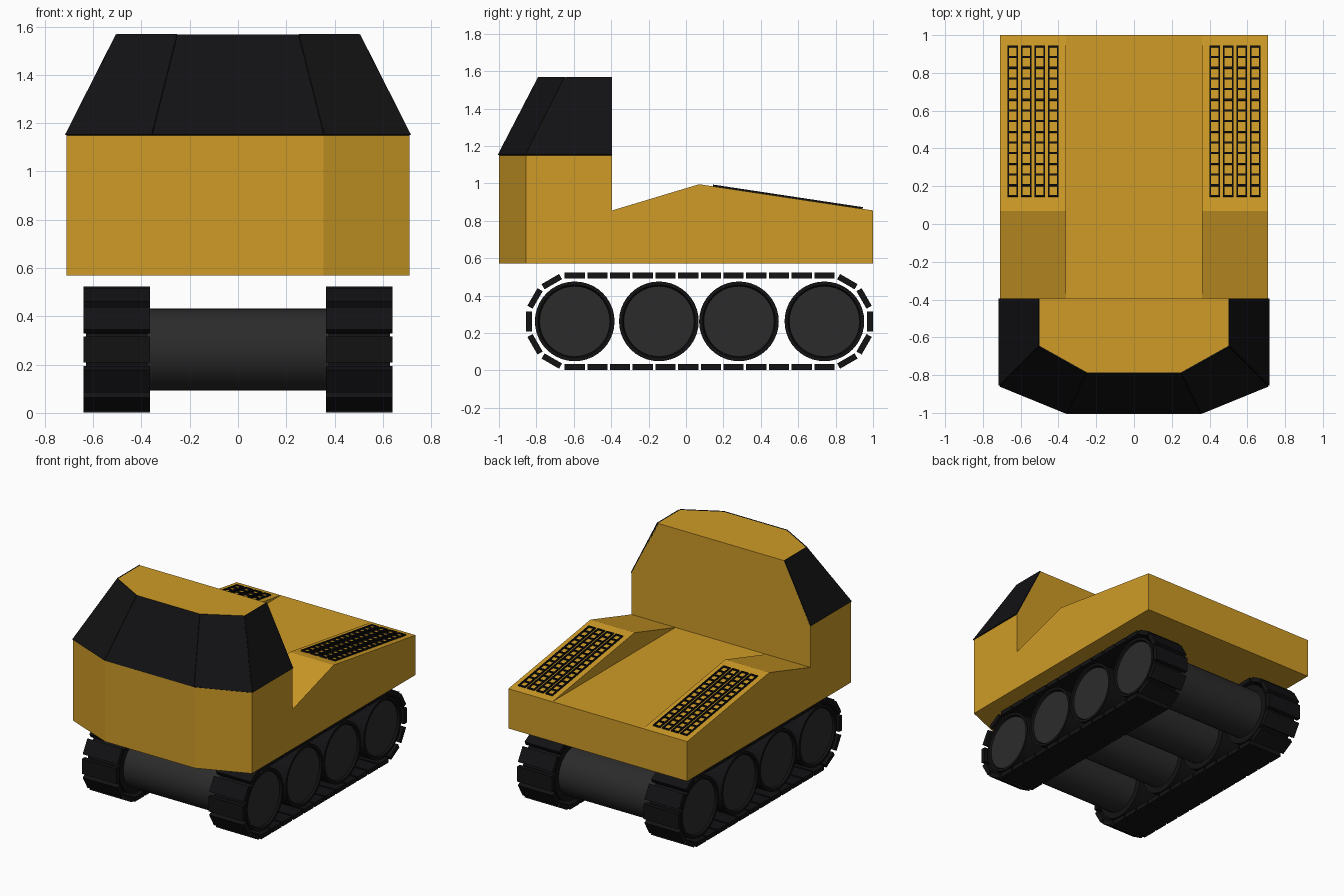
import bpy, bmesh
from math import pi, sin, cos, atan2
from mathutils import Matrix, Vector

if "Cube" in bpy.data.objects:
    bpy.data.objects.remove(bpy.data.objects["Cube"])


def material(name, rgb):
    m = bpy.data.materials.new(name)
    m.diffuse_color = (*rgb, 1)
    m.use_nodes = True
    m.node_tree.nodes["Principled BSDF"].inputs["Base Color"].default_value = m.diffuse_color
    return m


YELLOW = material("yellow_paint", (0.62, 0.33, 0.02))
BLACK = material("black", (0.006, 0.006, 0.007))
GREY = material("dark_grey", (0.024, 0.024, 0.024))


def finish(name, bm, mat, mirror=False, smooth=False):
    bmesh.ops.recalc_face_normals(bm, faces=bm.faces[:])
    me = bpy.data.meshes.new(name)
    bm.to_mesh(me)
    bm.free()
    ob = bpy.data.objects.new(name, me)
    bpy.context.collection.objects.link(ob)
    me.materials.append(mat)
    if mirror:
        ob.modifiers.new("mirror", 'MIRROR').use_mirror_merge = False
    if smooth:
        bpy.ops.object.select_all(action='DESELECT')
        ob.select_set(True)
        bpy.context.view_layer.objects.active = ob
        bpy.ops.object.shade_smooth_by_angle(angle=0.6)
    return ob


def loft(bm, rings):
    loops = [[bm.verts.new(p) for p in r] for r in rings]
    n = len(loops[0])
    for a, b in zip(loops, loops[1:]):
        for i in range(n):
            j = (i + 1) % n
            bm.faces.new((a[i], a[j], b[j], b[i]))
    bm.faces.new(loops[0])
    bm.faces.new(loops[-1])


def box(bm, size, mat):
    bmesh.ops.create_cube(bm, size=1, matrix=mat @ Matrix.Diagonal((*size, 1)))


def circle(x, y, z, r, n=40):
    return [(x, y + r * cos(2 * pi * i / n), z + r * sin(2 * pi * i / n)) for i in range(n)]


# Cab: faceted plan, upright lower half, tapering to the roof
BACK, FLOOR, DECK = -0.395, 0.57, 0.855
plan = [(-0.71, BACK), (-0.71, -0.855), (-0.355, -1), (0.355, -1), (0.71, -0.855), (0.71, BACK)]
roof = [(-0.5, BACK), (-0.5, -0.645), (-0.25, -0.785), (0.25, -0.785), (0.5, -0.645), (0.5, BACK)]
sill = [Vector((x, y, 1.15)) for x, y in plan]
top = [Vector((x, y, 1.565)) for x, y in roof]
bm = bmesh.new()
loft(bm, [[(x, y, FLOOR) for x, y in plan], sill, top])
finish("cab", bm, YELLOW)

# Windows: inset panels on the tapered faces, front one split in two
bm = bmesh.new()
quads = [(sill[i], sill[i + 1], top[i + 1], top[i]) for i in (0, 1, 3, 4)]
for k in (2, 3):
    quads.append((sill[k], Vector((0, -1, 1.15)), Vector((0, -0.785, 1.565)), top[k]))
panes = [bm.faces.new([bm.verts.new(p) for p in q]) for q in quads]
ring = bmesh.ops.inset_individual(bm, faces=panes, thickness=0.018)["faces"]
bmesh.ops.delete(bm, geom=ring, context='FACES')
win = finish("cab_windows", bm, BLACK)
sol = win.modifiers.new("thickness", 'SOLIDIFY')
sol.thickness, sol.offset = 0.014, 0

# Rear deck: flat centre with a hump along each side
bm = bmesh.new()
rings = []
for y, h in ((BACK, DECK), (0.07, 0.995), (1, DECK)):
    half = [(0.36, DECK), (0.36, h), (0.71, h), (0.71, FLOOR)]
    section = half + [(-x, z) for x, z in reversed(half)]
    rings.append([(x, y, z) for x, z in section])
loft(bm, rings)
bmesh.ops.remove_doubles(bm, verts=bm.verts[:], dist=0.0005)
finish("rear_deck", bm, YELLOW)

# Vent grilles: four ladder strips lying on each rear slope
bm = bmesh.new()
for c in range(4):
    cx = 0.427 + 0.072 * c
    for s in (-1, 1):
        box(bm, (0.008, 0.805, 0.016), Matrix.Translation((cx + s * 0.024, 0, 0)))
    for r in range(15):
        box(bm, (0.056, 0.01, 0.016), Matrix.Translation((cx, -0.4 + r * 0.8 / 14, 0)))
vent = finish("vent_grilles", bm, BLACK, mirror=True)
vent.location = (0, 0.544, 0.925)
vent.rotation_euler.x = -atan2(0.14, 0.93)

# Wheels, hubs and axles
AXLE_Z = 0.262
WHEELS = (-0.595, -0.145, 0.283, 0.74)
tyres, hubs, axles = bmesh.new(), bmesh.new(), bmesh.new()
for y in WHEELS:
    loft(tyres, [circle(x, y, AXLE_Z, r) for x, r in
                 ((0.375, 0.213), (0.63, 0.213), (0.63, 0.195), (0.613, 0.188))])
    loft(hubs, [circle(x, y, AXLE_Z, r) for x, r in ((0.60, 0.187), (0.616, 0.187))])
    loft(axles, [circle(x, y, AXLE_Z, 0.17) for x in (-0.376, 0.376)])
finish("wheels", tyres, BLACK, mirror=True, smooth=True)
finish("wheel_hubs", hubs, GREY, mirror=True, smooth=True)
finish("axles", axles, GREY, smooth=True)

# Tracks: straight runs of links plus five around each end
R = 0.245
y0, y1 = WHEELS[0], WHEELS[-1]
links = []
for i in range(12):
    y = y0 + (y1 - y0) * i / 11
    links += [(y, AXLE_Z + R, 0), (y, AXLE_Z - R, 0)]
for k in range(1, 6):
    a = k * pi / 6
    links.append((y1 + R * sin(a), AXLE_Z + R * cos(a), -a))
    links.append((y0 - R * sin(a), AXLE_Z + R * cos(a), a))
bm = bmesh.new()
for y, z, a in links:
    box(bm, (0.275, 0.108, 0.032), Matrix.Translation((0.502, y, z)) @ Matrix.Rotation(a, 4, 'X'))
finish("track_links", bm, BLACK, mirror=True)
